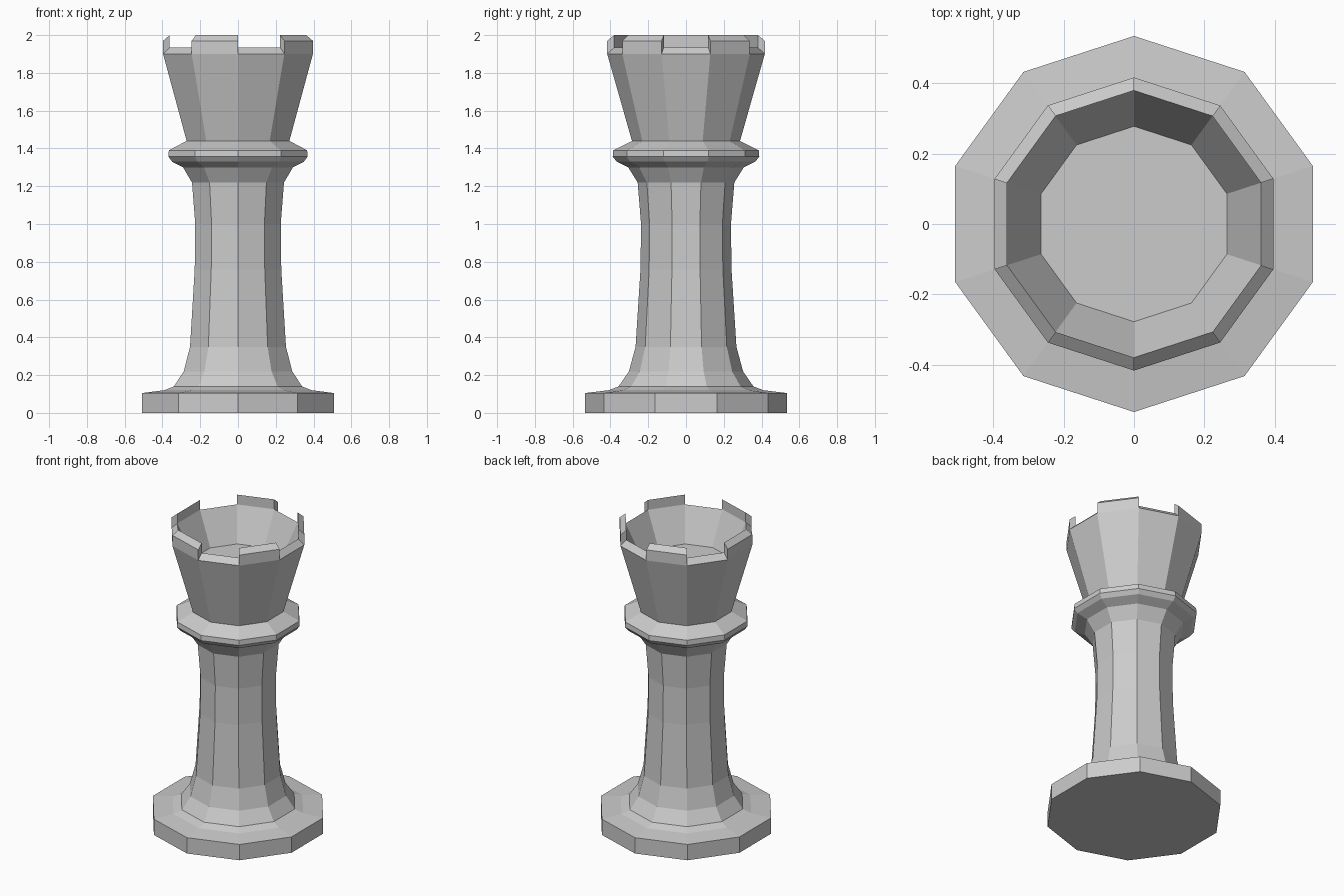
import bpy
import bmesh
import math

if "Cube" in bpy.data.objects:
    bpy.data.objects.remove(bpy.data.objects["Cube"])

SIDES = 10


def spot(r, z, i):
    a = math.pi / 2 + i * 2 * math.pi / SIDES
    return (r * math.cos(a), r * math.sin(a), z)


def finish(bm, name):
    bmesh.ops.recalc_face_normals(bm, faces=bm.faces)
    mesh = bpy.data.meshes.new(name)
    bm.to_mesh(mesh)
    bm.free()
    ob = bpy.data.objects.new(name, mesh)
    bpy.context.collection.objects.link(ob)
    return ob


def revolve(name, profile):
    """Ten-sided flat-shaded lathe, capped at both profile ends."""
    bm = bmesh.new()
    rings = [[bm.verts.new(spot(r, z, i)) for i in range(SIDES)] for r, z in profile]
    for a, b in zip(rings, rings[1:]):
        for i in range(SIDES):
            j = (i + 1) % SIDES
            bm.faces.new((a[i], a[j], b[j], b[i]))
    bm.faces.new(rings[0])
    bm.faces.new(rings[-1])
    return finish(bm, name)


# Base, column, collar and hollow cup in one lathe profile
revolve("tower_body", [
    (0.535, 0), (0.535, 0.105), (0.41, 0.12), (0.357, 0.14),
    (0.302, 0.22), (0.267, 0.35), (0.241, 0.76), (0.238, 1.0),
    (0.256, 1.22), (0.306, 1.30), (0.367, 1.33), (0.388, 1.357),
    (0.385, 1.39), (0.286, 1.44),
    (0.417, 1.90), (0.38, 1.935), (0.278, 1.72),
])

# Battlements: one block on every other side of the rim
section = [(0.417, 1.90), (0.417, 1.97), (0.38, 2.0), (0.38, 1.935)]
for n in range(SIDES // 2):
    bm = bmesh.new()
    ends = [[bm.verts.new(spot(r, z, 2 * n + k)) for r, z in section] for k in (0, 1)]
    for end in ends:
        bm.faces.new(end)
    for i in range(4):
        j = (i + 1) % 4
        bm.faces.new((ends[0][i], ends[0][j], ends[1][j], ends[1][i]))
    finish(bm, f"battlement_{n + 1}")
